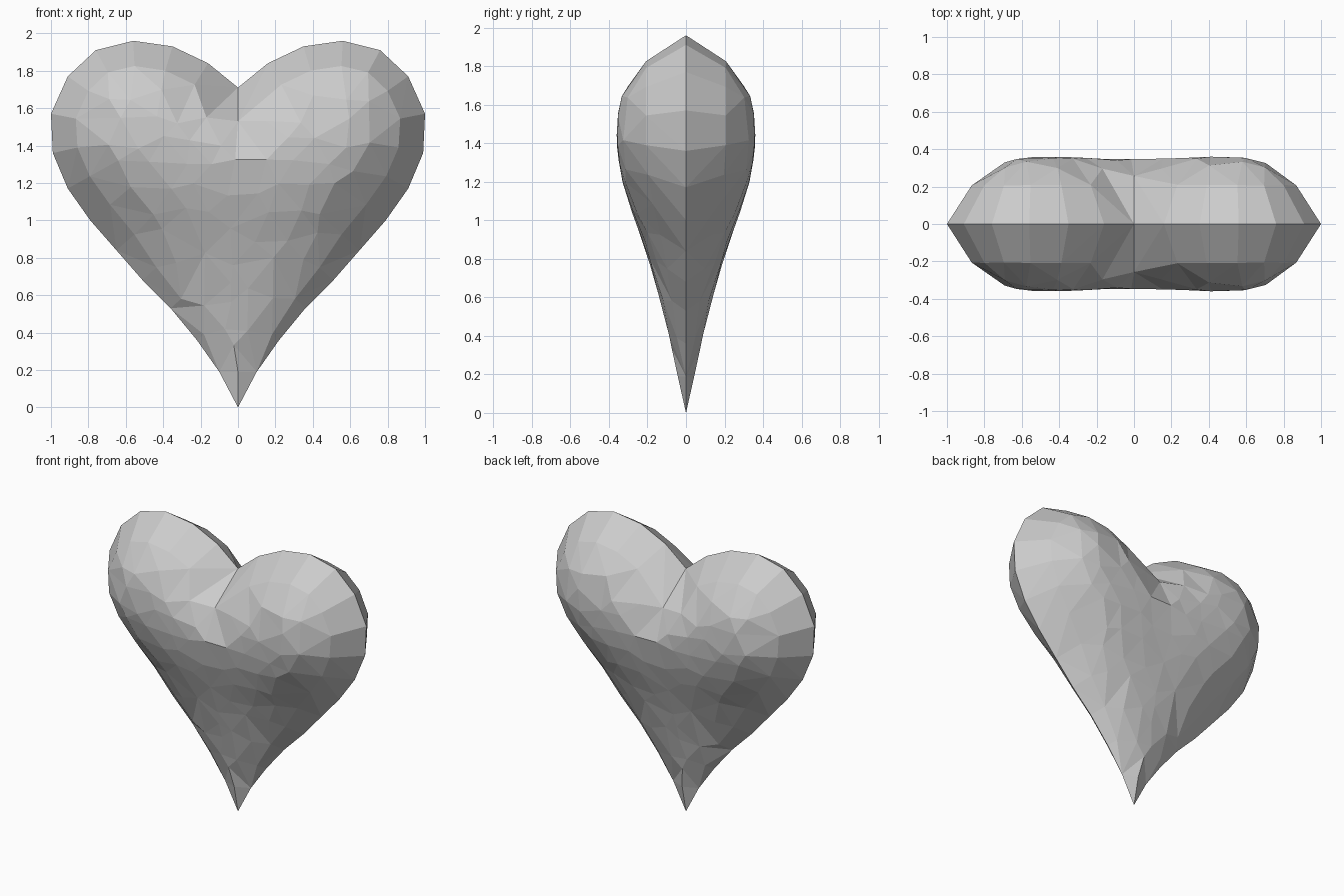
import bpy
import bmesh
import random
from mathutils import Vector
from mathutils.geometry import delaunay_2d_cdt, intersect_point_line

cube = bpy.data.objects.get("Cube")
if cube:
    bpy.data.objects.remove(cube, do_unlink=True)

random.seed(4)

# Rim of the heart (x, z): lower tip, up one side, down into the cleft
half = [(0, 0), (.1, .19), (.22, .36), (.36, .53), (.51, .68), (.65, .84),
        (.79, 1.0), (.91, 1.17), (.99, 1.36), (1, 1.57), (.91, 1.77),
        (.76, 1.91), (.56, 1.96), (.35, 1.93), (.16, 1.84), (0, 1.71)]
rim = [Vector(p) for p in half]
rim += [Vector((-x, z)) for x, z in reversed(half[1:-1])]
count = len(rim)

# Greatest half thickness at each height (z, y)
thickness = [(0, 0), (.2, .045), (.5, .11), (.85, .21), (1.04, .28),
             (1.2, .33), (1.37, .36), (2, .36)]


def rim_distance(p):
    best = 9.0
    for i, a in enumerate(rim):
        b = rim[(i + 1) % count]
        q, t = intersect_point_line(p, a, b)
        q = a.lerp(b, min(max(t, 0), 1))
        best = min(best, (p - q).length)
    return best


def inside(p):
    result = False
    for i, a in enumerate(rim):
        b = rim[(i + 1) % count]
        if (a.y > p.y) != (b.y > p.y):
            if p.x < a.x + (p.y - a.y) * (b.x - a.x) / (b.y - a.y):
                result = not result
    return result


def reach(z):
    """Distance from the rim at which the full thickness is reached."""
    return .5 if z > 1.1 else max(.01, min(.5, rim_distance(Vector((0, z)))))


def depth(p):
    full = 0
    for (z0, y0), (z1, y1) in zip(thickness, thickness[1:]):
        if z0 <= p.y <= z1:
            full = y0 + (y1 - y0) * (p.y - z0) / (z1 - z0)
    t = min(1, rim_distance(p) / reach(p.y))
    return full * (1 - (1 - t) ** 2.8)


# Cleft and tip creases
points = list(rim)
points += [Vector((0, 1.53)), Vector((0, .19))]
cleft, tip = count, count + 1

# Bevel ring just inside the rim
for i, p in enumerate(rim):
    along = (rim[(i + 1) % count] - rim[i - 1]).normalized()
    q = p + Vector((-along.y, along.x)) * .27 * reach(p.y)
    if abs(p.x) > .12 and q.x * p.x > 0 and inside(q):
        points.append(q)

# Irregular facet corners over the face
step = .155
for row in range(14):
    for col in range(-7, 8):
        q = Vector(((col + .5 * (row % 2)) * step, .3 + row * step * .8))
        q += Vector((random.uniform(-.04, .04), random.uniform(-.04, .04)))
        if inside(q) and rim_distance(q) > .42 * reach(q.y):
            if min((q - p).length for p in points) > .085:
                points.append(q)

edges = [(count // 2 - 1, cleft), (0, tip)]
flat, _, faces, *_ = delaunay_2d_cdt(points, edges, [list(range(count))], 1, 1e-5)

# Front half of the heart, mirrored to the back
bm = bmesh.new()
verts = [bm.verts.new((p.x, -depth(p), p.y)) for p in flat]
for f in faces:
    middle = sum((flat[i] for i in f), Vector((0, 0))) / len(f)
    if inside(middle):
        bm.faces.new([verts[i] for i in f])
bmesh.ops.delete(bm, geom=[v for v in bm.verts if not v.link_faces], context='VERTS')
mesh = bpy.data.meshes.new("heart")
bm.to_mesh(mesh)
bm.free()

heart = bpy.data.objects.new("heart", mesh)
bpy.context.collection.objects.link(heart)
mirror = heart.modifiers.new("back_half", 'MIRROR')
mirror.use_axis = (False, True, False)
mirror.merge_threshold = .001

# Plain grey
grey = bpy.data.materials.new("light_grey")
grey.use_nodes = True
colour = (.6, .6, .6, 1)
grey.diffuse_color = colour
grey.node_tree.nodes["Principled BSDF"].inputs["Base Color"].default_value = colour
mesh.materials.append(grey)
